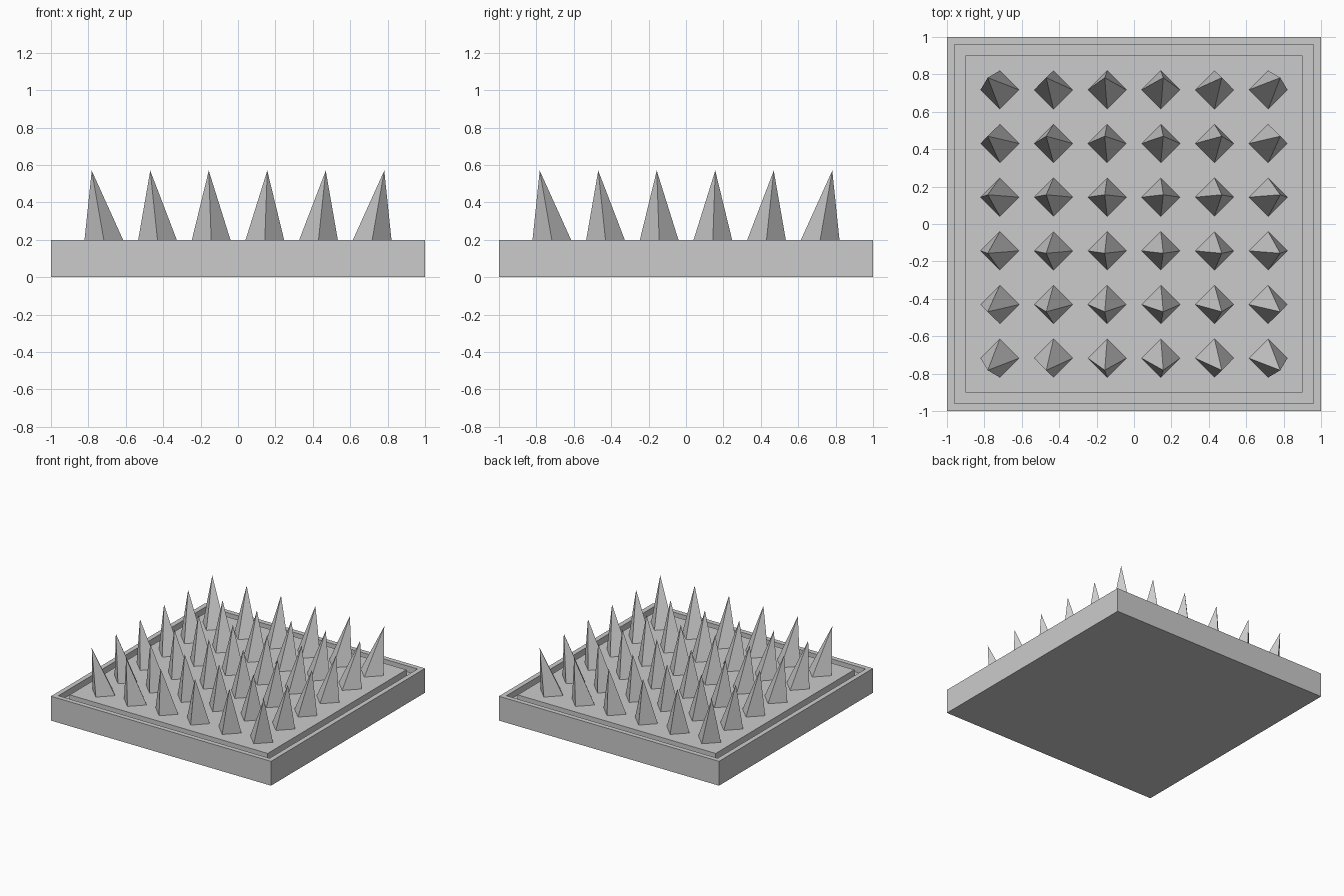
import bpy, bmesh
from mathutils import Matrix, Vector

if "Cube" in bpy.data.objects:
    bpy.data.objects.remove(bpy.data.objects["Cube"])


def finish(bm, name):
    bmesh.ops.recalc_face_normals(bm, faces=bm.faces[:])
    mesh = bpy.data.meshes.new(name)
    bm.to_mesh(mesh)
    bm.free()
    obj = bpy.data.objects.new(name, mesh)
    bpy.context.collection.objects.link(obj)
    return obj


# Square slab with a groove around the top, from a (half width, z) profile
profile = [(1, 0), (1, 0.2), (0.96, 0.2), (0.96, 0.15), (0.9, 0.15), (0.9, 0.2)]
bm = bmesh.new()
rings = [[bm.verts.new((sx * r, sy * r, z))
          for sx, sy in ((-1, -1), (1, -1), (1, 1), (-1, 1))] for r, z in profile]
for a, b in zip(rings, rings[1:]):
    for i in range(4):
        j = (i + 1) % 4
        bm.faces.new((a[i], a[j], b[j], b[i]))
bm.faces.new(rings[0])
bm.faces.new(rings[-1])
finish(bm, "base_plate")

# Grid of four-sided spikes leaning outward from the centre
COUNT, PITCH = 6, 0.287
FLOOR, TIP, RADIUS, SINK = 0.2, 0.57, 0.103, 0.02
LEAN = 0.09
height = TIP - FLOOR
depth = height + SINK
for row in range(COUNT):
    for col in range(COUNT):
        x = (col - (COUNT - 1) / 2) * PITCH
        y = (row - (COUNT - 1) / 2) * PITCH
        shear = Matrix.Identity(4)
        shear[0][2] = x * LEAN / height
        shear[1][2] = y * LEAN / height
        bm = bmesh.new()
        bmesh.ops.create_cone(bm, cap_ends=True, segments=4,
                              radius1=RADIUS * depth / height, radius2=0, depth=depth,
                              matrix=Matrix.Translation((0, 0, depth / 2 - SINK)))
        bmesh.ops.remove_doubles(bm, verts=bm.verts[:], dist=1e-5)
        bmesh.ops.transform(bm, matrix=shear, verts=bm.verts[:])
        bmesh.ops.translate(bm, vec=Vector((x, y, FLOOR)), verts=bm.verts[:])
        finish(bm, f"spike_{row}_{col}")
